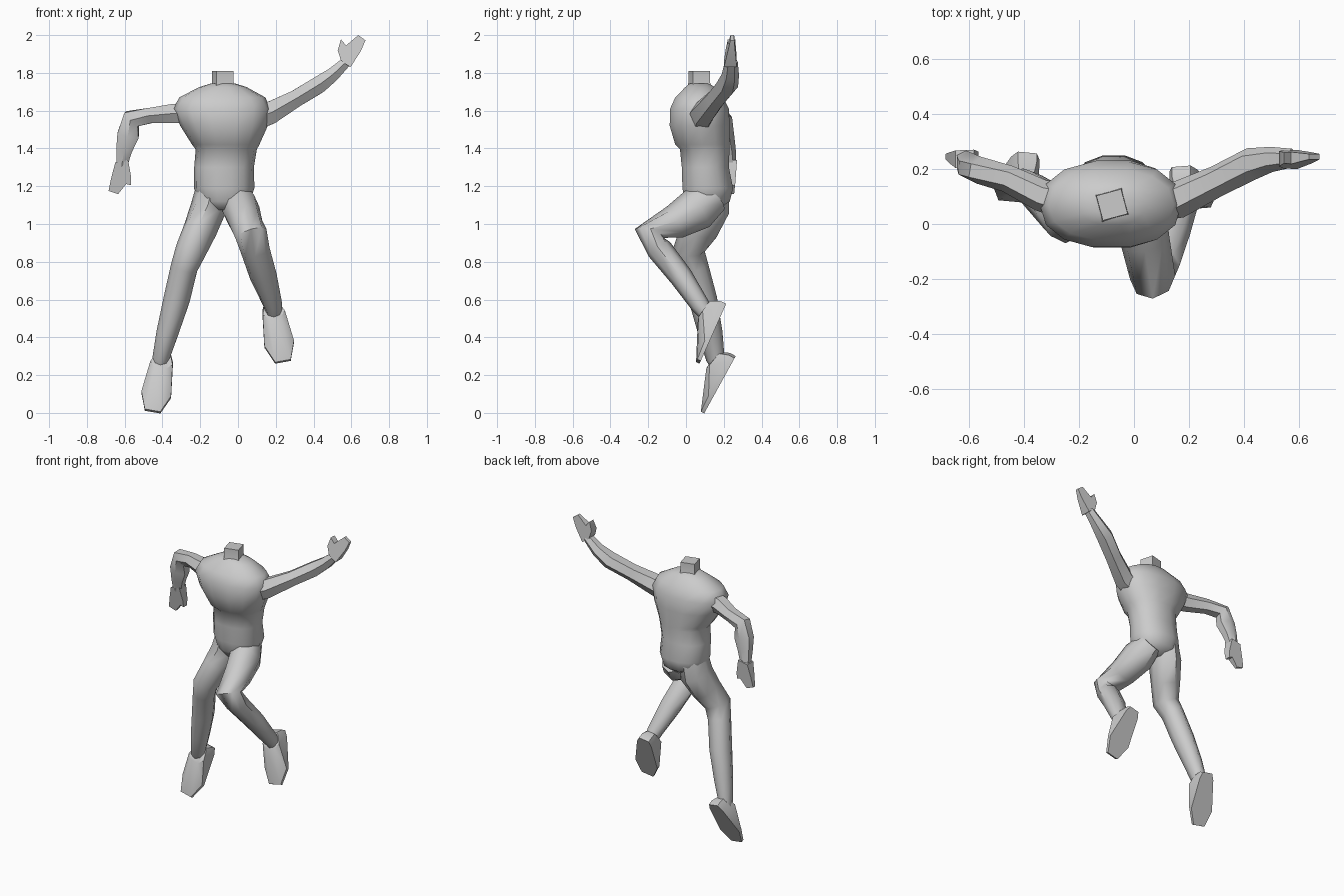
import bpy, bmesh, math
from mathutils import Vector

if "Cube" in bpy.data.objects:
    bpy.data.objects.remove(bpy.data.objects["Cube"])


def make(name, rings, angle=42):
    """Skin a list of equal-sized point rings into a closed mesh."""
    bm = bmesh.new()
    vs = [[bm.verts.new(p) for p in r] for r in rings]
    n = len(vs[0])
    for a, b in zip(vs, vs[1:]):
        for i in range(n):
            j = (i + 1) % n
            bm.faces.new((a[i], a[j], b[j], b[i]))
    bm.faces.new(vs[0])
    bm.faces.new(vs[-1])
    bmesh.ops.recalc_face_normals(bm, faces=bm.faces)
    me = bpy.data.meshes.new(name)
    bm.to_mesh(me)
    bm.free()
    ob = bpy.data.objects.new(name, me)
    bpy.context.collection.objects.link(ob)
    bpy.ops.object.select_all(action='DESELECT')
    ob.select_set(True)
    bpy.context.view_layer.objects.active = ob
    bpy.ops.object.shade_smooth_by_angle(angle=math.radians(angle))
    return ob


def limb(name, path, ref, n):
    """Loft along (x, y, z, half width along ref, half depth) stations."""
    pts = [Vector(p[:3]) for p in path]
    rings = []
    for i, p in enumerate(path):
        t = Vector()
        if i > 0:
            t += (pts[i] - pts[i - 1]).normalized()
        if i < len(pts) - 1:
            t += (pts[i + 1] - pts[i]).normalized()
        t.normalize()
        u = (Vector(ref) - t * t.dot(Vector(ref))).normalized()
        v = t.cross(u)
        rings.append([pts[i] + u * p[3] * math.cos(k * math.tau / n)
                      + v * p[4] * math.sin(k * math.tau / n) for k in range(n)])
    return make(name, rings, 50)


def foot(name, heel, toe):
    """Flat octagonal sole rising to a narrow ankle near the heel."""
    heel, toe = Vector(heel), Vector(toe)
    d = toe - heel
    side = Vector((1, 0, 0))
    side = (side - d * side.dot(d) / d.length_squared).normalized()
    up = d.cross(side).normalized()
    if up.y > 0:
        up = -up
    half = [(0, .035), (.12, .052), (.7, .08), (1, .042)]
    outline = half + [(s, -w) for s, w in reversed(half)]
    sole = [heel + d * s + side * w for s, w in outline]
    rim = [heel + d * s + side * w + up * (.035 - .015 * s) for s, w in outline]
    ankle = [heel + d * (.06 + .3 * s) + side * w * .75 + up * (.085 + .02 * s)
             for s, w in outline]
    return make(name, [sole, rim, ankle])


def hand(name, outline, y0, y1):
    """Flat mitten with thumb; outline is x, z; thins from wrist to tip."""
    wrist = (Vector(outline[0]) + Vector(outline[-1])) / 2
    tip = (Vector(outline[4]) + Vector(outline[5])) / 2
    axis = tip - wrist
    front, back = [], []
    for q in outline:
        t = (Vector(q) - wrist).dot(axis) / axis.length_squared
        y, h = y0 + (y1 - y0) * t, .034 - .024 * t
        front.append((q[0], y - h, q[1]))
        back.append((q[0], y + h, q[1]))
    return make(name, [front, back])


# Torso: z, centre x, half width, front y, back y
sections = [(1.075, -.07, .085, .02, .17), (1.12, -.072, .135, -.01, .235),
            (1.19, -.073, .16, -.022, .252), (1.30, -.074, .158, -.025, .23),
            (1.395, -.062, .162, -.035, .233), (1.42, -.065, .178, -.06, .233),
            (1.52, -.074, .232, -.09, .235), (1.61, -.085, .258, -.088, .23),
            (1.67, -.083, .228, -.06, .2), (1.725, -.08, .125, -.005, .155),
            (1.745, -.08, .06, .02, .12)]
N = 14
rings = []
for z, cx, rx, yf, yb in sections:
    ring = []
    for k in range(N):
        c, s = math.cos(k * math.tau / N), math.sin(k * math.tau / N)
        c = math.copysign(abs(c) ** .9, c)
        s = math.copysign(abs(s) ** .9, s)
        ring.append((cx + rx * c, (yf + yb) / 2 + (yb - yf) / 2 * s, z))
    rings.append(ring)
make("torso", rings, 60)

# Neck stump: slightly turned square block
neck = []
for z, r in ((1.70, .082), (1.75, .066), (1.81, .066)):
    neck.append([(-.08 + r * math.cos(a), .07 + r * math.sin(a), z)
                 for a in (math.radians(60 + 90 * k) for k in range(4))])
make("neck", neck, 30)

# Legs
limb("left_leg", [(-.01, .15, 1.15, .075, .09), (.015, .06, 1.08, .1, .115),
                  (.04, -.06, 1.01, .09, .092), (.068, -.195, .95, .086, .08),
                  (.09, -.14, .865, .078, .068), (.135, -.025, .72, .072, .062),
                  (.185, .075, .57, .05, .05), (.192, .11, .52, .04, .04)],
     (1, 0, 0), 8)
limb("right_leg", [(-.14, .12, 1.18, .085, .11), (-.158, .115, 1.08, .095, .115),
                   (-.2, .07, .97, .09, .1), (-.25, .015, .86, .082, .085),
                   (-.285, .045, .77, .072, .075), (-.325, .09, .6, .07, .075),
                   (-.375, .13, .42, .058, .064), (-.408, .155, .29, .045, .05),
                   (-.412, .17, .25, .04, .04)], (1, 0, 0), 8)
foot("left_foot", (.172, .21, .572), (.238, .075, .268))
foot("right_foot", (-.388, .26, .295), (-.452, .1, .004))

# Arms
limb("left_arm", [(.06, .075, 1.55, .07, .075), (.165, .09, 1.585, .068, .068),
                  (.3, .155, 1.66, .058, .052), (.425, .218, 1.735, .06, .052),
                  (.5, .235, 1.79, .046, .042), (.575, .24, 1.86, .034, .03)],
     (0, 1, 0), 6)
limb("right_arm", [(-.22, .075, 1.59, .07, .065), (-.34, .105, 1.585, .058, .058),
                   (-.46, .165, 1.575, .05, .047), (-.562, .195, 1.557, .05, .058),
                   (-.582, .205, 1.47, .05, .066), (-.603, .222, 1.39, .042, .048),
                   (-.615, .235, 1.31, .032, .034)], (0, 1, 0), 6)

# Hands: wrist, thumb, fingertips, back to wrist
hand("left_hand", [(.545, 1.865), (.528, 1.92), (.545, 1.978), (.572, 1.945),
                   (.637, 2.0), (.675, 1.972), (.65, 1.915), (.595, 1.83)], .235, .245)
hand("right_hand", [(-.582, 1.34), (-.566, 1.25), (-.567, 1.205), (-.592, 1.212),
                    (-.635, 1.158), (-.685, 1.175), (-.672, 1.24), (-.65, 1.325)], .235, .245)
